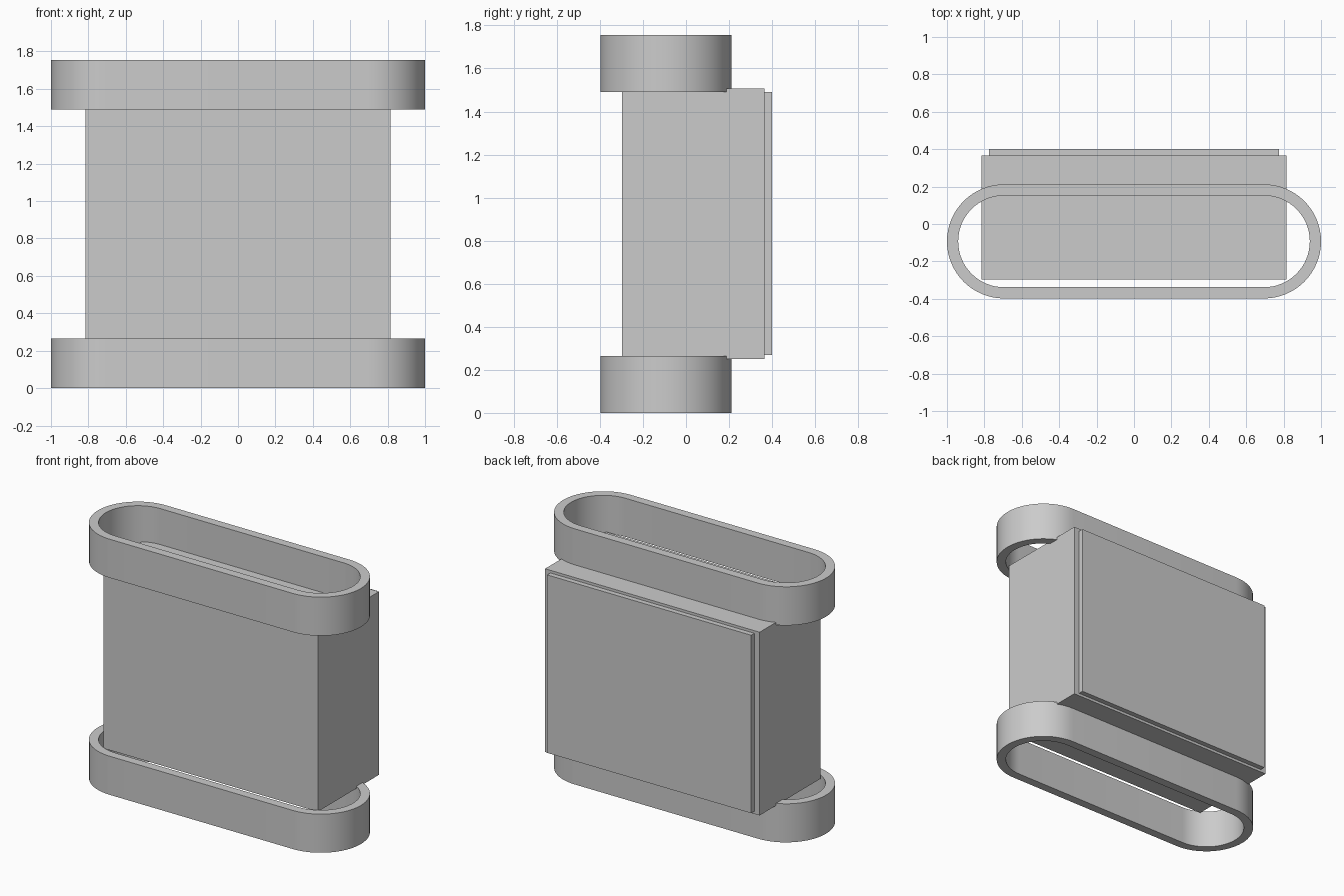
import bpy, bmesh, math

cube = bpy.data.objects.get("Cube")
if cube:
    bpy.data.objects.remove(cube, do_unlink=True)

grey = bpy.data.materials.new("plain grey")
grey.use_nodes = True
grey.diffuse_color = (0.6, 0.6, 0.6, 1)
grey.node_tree.nodes["Principled BSDF"].inputs["Base Color"].default_value = (0.6, 0.6, 0.6, 1)


def finish(name, bm):
    bmesh.ops.recalc_face_normals(bm, faces=bm.faces)
    mesh = bpy.data.meshes.new(name)
    bm.to_mesh(mesh)
    bm.free()
    mesh.materials.append(grey)
    obj = bpy.data.objects.new(name, mesh)
    bpy.context.collection.objects.link(obj)
    return obj


def box(name, low, high):
    bm = bmesh.new()
    bmesh.ops.create_cube(bm, size=1)
    for v in bm.verts:
        v.co = [(a + b) / 2 + c * (b - a) for a, b, c in zip(low, high, v.co)]
    return finish(name, bm)


def stadium(radius, half_straight, y, steps=32):
    """Outline of a slot shape: two half circles joined by straight sides."""
    points = []
    for side in (1, -1):
        for i in range(steps + 1):
            a = math.pi * (i / steps - 0.5)
            points.append((side * (half_straight + radius * math.cos(a)),
                           y + side * radius * math.sin(a)))
    return points


def collar(name, z0, z1):
    bm = bmesh.new()
    loops = []
    # Outer wall bottom and top, then inner wall top and bottom
    for radius, z in ((0.305, z0), (0.305, z1), (0.245, z1), (0.245, z0)):
        loops.append([bm.verts.new((x, y, z)) for x, y in stadium(radius, 0.695, -0.093)])
    count = len(loops[0])
    for k in range(4):
        a, b = loops[k], loops[(k + 1) % 4]
        for i in range(count):
            j = (i + 1) % count
            bm.faces.new((a[i], a[j], b[j], b[i]))
    obj = finish(name, bm)
    bpy.ops.object.select_all(action='DESELECT')
    obj.select_set(True)
    bpy.context.view_layer.objects.active = obj
    bpy.ops.object.shade_smooth_by_angle(angle=math.radians(30))


# Open collars at the bottom and top
collar("bottom_collar", 0, 0.265)
collar("top_collar", 1.49, 1.755)

# Solid body with thin side panels
box("body", (-0.8, -0.298, 0.25), (0.8, 0.365, 1.508))
for name, side in (("left_panel", 1), ("right_panel", -1)):
    x0, x1 = sorted((side * 0.8, side * 0.815))
    box(name, (x0, -0.298, 0.25), (x1, 0.365, 1.508))

# Raised plate on the back
box("back_plate", (-0.775, 0.365, 0.268), (0.775, 0.4, 1.49))
